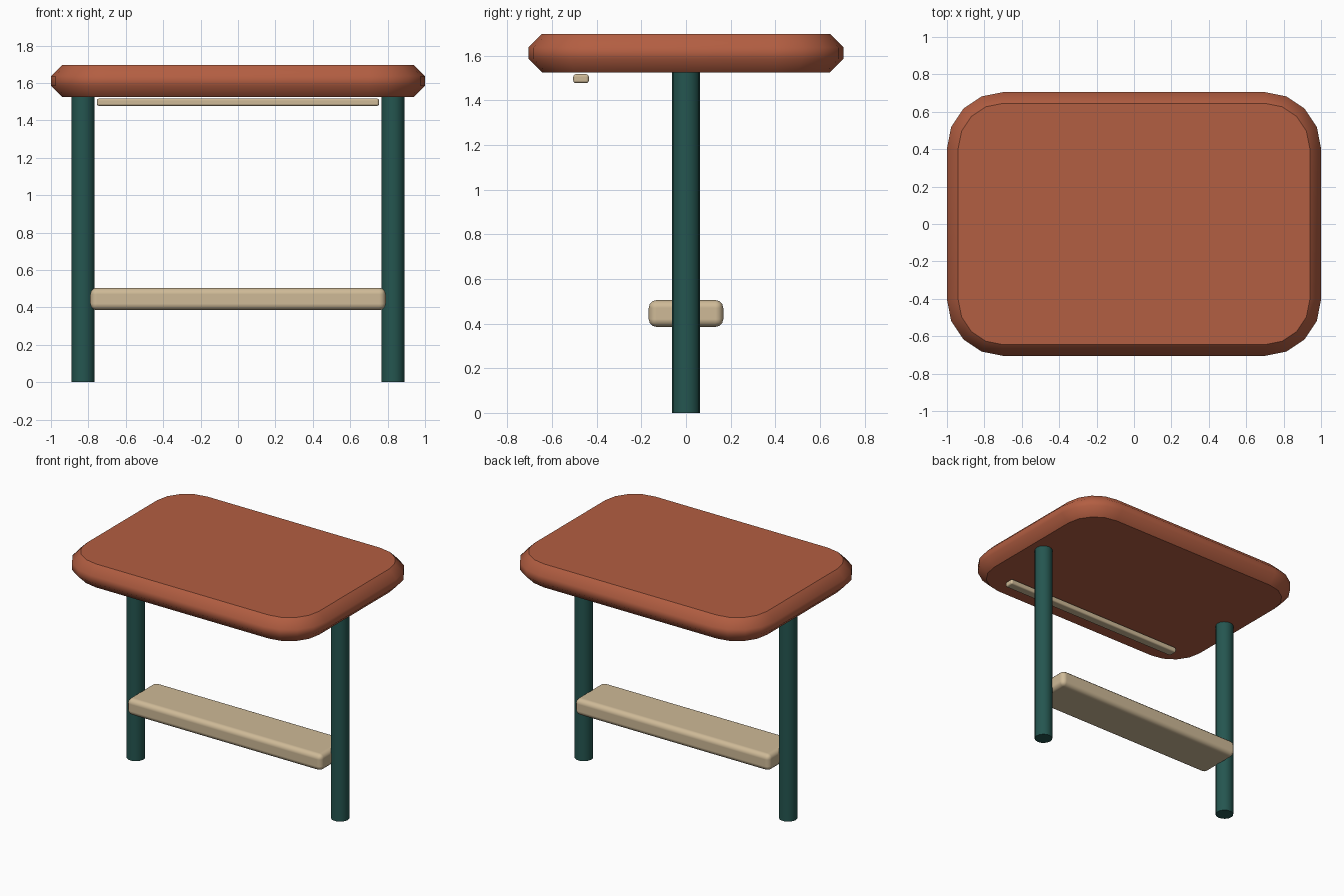
import bpy, bmesh, math

old = bpy.data.objects.get("Cube")
if old:
    bpy.data.objects.remove(old, do_unlink=True)


def material(name, rgb):
    m = bpy.data.materials.new(name)
    m.use_nodes = True
    m.diffuse_color = (*rgb, 1)
    m.node_tree.nodes["Principled BSDF"].inputs["Base Color"].default_value = (*rgb, 1)
    return m


terracotta = material("terracotta", (0.45, 0.112, 0.054))
green = material("dark green", (0.018, 0.092, 0.08))
beige = material("beige wood", (0.62, 0.49, 0.31))


def add_object(name, bm, mat):
    bmesh.ops.recalc_face_normals(bm, faces=bm.faces)
    mesh = bpy.data.meshes.new(name)
    bm.to_mesh(mesh)
    bm.free()
    mesh.materials.append(mat)
    obj = bpy.data.objects.new(name, mesh)
    bpy.context.collection.objects.link(obj)
    return obj


def smooth_sides(bm):
    """Smooth the walls, keep the flat caps crisp."""
    for f in bm.faces:
        f.smooth = len(f.verts) == 4
        if not f.smooth:
            for e in f.edges:
                e.smooth = False


def rounded_outline(half_x, half_y, radius, steps=4):
    points = []
    for corner, (sx, sy) in enumerate(((1, 1), (-1, 1), (-1, -1), (1, -1))):
        for i in range(steps + 1):
            a = (corner + i / steps) * math.pi / 2
            points.append((sx * (half_x - radius) + radius * math.cos(a),
                           sy * (half_y - radius) + radius * math.sin(a)))
    return points


def tabletop():
    # Stacked outlines: inset at the bottom and top to chamfer the rim
    bm = bmesh.new()
    rings = []
    for z, inset in ((1.525, 0.06), (1.585, 0), (1.637, 0), (1.697, 0.06)):
        outline = rounded_outline(1 - inset, 0.705 - inset, 0.3 - inset)
        rings.append([bm.verts.new((x, y, z)) for x, y in outline])
    for low, high in zip(rings, rings[1:]):
        for i in range(len(low)):
            j = (i + 1) % len(low)
            bm.faces.new((low[i], low[j], high[j], high[i]))
    bm.faces.new(rings[0])
    bm.faces.new(rings[-1])
    smooth_sides(bm)
    add_object("tabletop", bm, terracotta)


def leg(name, x):
    bm = bmesh.new()
    height = 1.53
    bmesh.ops.create_cone(bm, cap_ends=True, segments=16,
                          radius1=0.062, radius2=0.062, depth=height)
    bmesh.ops.translate(bm, verts=bm.verts, vec=(x, 0, height / 2))
    smooth_sides(bm)
    add_object(name, bm, green)


def rounded_bar(name, size, location, bevel):
    bm = bmesh.new()
    bmesh.ops.create_cube(bm, size=1)
    bmesh.ops.scale(bm, verts=bm.verts, vec=size)
    bmesh.ops.translate(bm, verts=bm.verts, vec=location)
    for f in bm.faces:
        f.smooth = True
    obj = add_object(name, bm, beige)
    mod = obj.modifiers.new("rounded edges", "BEVEL")
    mod.width = bevel
    mod.segments = 3
    mod.harden_normals = True


tabletop()
for side, sign in (("left", 1), ("right", -1)):
    leg(side + "_leg", sign * 0.828)
rounded_bar("lower_shelf", (1.58, 0.334, 0.12), (0, 0, 0.445), 0.035)
rounded_bar("front_rail", (1.508, 0.07, 0.04), (0, -0.47, 1.497), 0.012)
